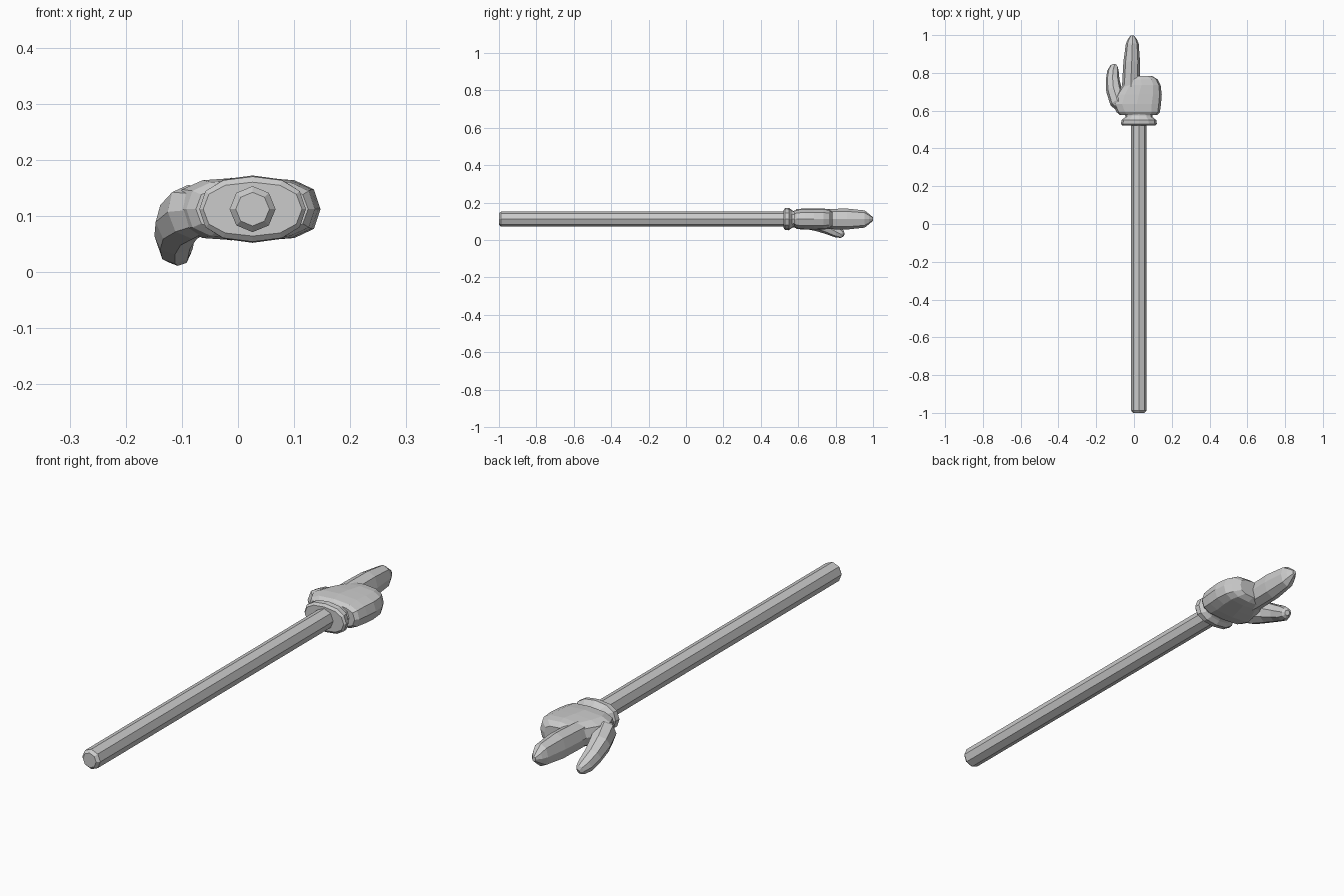
import bpy, bmesh, math
from mathutils import Vector


def loft(name, rings, sides=8, power=1.0, follow=False):
    """Skin rings (x, y, z, half_width, half_height) into one closed faceted solid."""
    bm = bmesh.new()
    pts = [Vector(r[:3]) for r in rings]
    loops = []
    for i, (x, y, z, w, h) in enumerate(rings):
        t = Vector((0, 1, 0))
        if follow:
            t = (pts[min(i + 1, len(pts) - 1)] - pts[max(i - 1, 0)]).normalized()
        side = t.cross(Vector((0, 0, 1))).normalized()
        up = side.cross(t)
        loop = []
        for k in range(sides):
            a = 2 * math.pi * k / sides
            c, s = math.cos(a), math.sin(a)
            c = math.copysign(abs(c) ** power, c) if abs(c) > 1e-6 else 0
            s = math.copysign(abs(s) ** power, s) if abs(s) > 1e-6 else 0
            loop.append(bm.verts.new(pts[i] + side * c * w + up * s * h))
        loops.append(loop)
    for a, b in zip(loops, loops[1:]):
        for k in range(sides):
            n = (k + 1) % sides
            bm.faces.new((a[k], a[n], b[n], b[k]))
    bm.faces.new(loops[0])
    bm.faces.new(loops[-1])
    bmesh.ops.recalc_face_normals(bm, faces=bm.faces)
    mesh = bpy.data.meshes.new(name)
    bm.to_mesh(mesh)
    bm.free()
    obj = bpy.data.objects.new(name, mesh)
    bpy.context.collection.objects.link(obj)
    return obj


CX, CZ = 0.026, 0.112

# Octagonal rod with a chamfered end
loft("rod", [(CX, -1.0, CZ, 0.030, 0.030), (CX, -0.988, CZ, 0.041, 0.041),
             (CX, 0.54, CZ, 0.041, 0.041)])

# Flared glove cuff and narrow wrist
loft("cuff", [(CX, y, CZ, w, h) for y, w, h in (
    (0.522, 0.088, 0.048), (0.530, 0.095, 0.058), (0.550, 0.092, 0.060),
    (0.566, 0.072, 0.048), (0.574, 0.072, 0.044), (0.600, 0.085, 0.046))],
    sides=12, power=0.85)

# Closed fist: left edge, right edge, y, half height
fist = [(-0.075, 0.125, 0.578, 0.042), (-0.092, 0.137, 0.592, 0.053),
        (-0.112, 0.143, 0.635, 0.057), (-0.095, 0.147, 0.685, 0.057),
        (-0.062, 0.141, 0.735, 0.056), (-0.052, 0.126, 0.765, 0.052),
        (-0.040, 0.095, 0.784, 0.036)]
loft("fist", [((l + r) / 2, y, CZ, (r - l) / 2, h) for l, r, y, h in fist],
     sides=12, power=0.7)

# Straight pointing finger
loft("pointing_finger", [(-0.018, 0.66, CZ, 0.046, 0.050), (-0.016, 0.76, CZ, 0.046, 0.054),
                         (-0.012, 0.86, CZ, 0.044, 0.056), (-0.009, 0.955, CZ, 0.034, 0.046),
                         (-0.009, 0.978, CZ, 0.024, 0.028), (-0.009, 0.999, CZ, 0.008, 0.010)],
     power=0.9)

# Thumb curving outward and down
loft("thumb", [(-0.050, 0.600, 0.112, 0.030, 0.036), (-0.085, 0.650, 0.107, 0.045, 0.049),
               (-0.106, 0.710, 0.089, 0.042, 0.044), (-0.113, 0.765, 0.064, 0.036, 0.036),
               (-0.111, 0.808, 0.043, 0.031, 0.031), (-0.105, 0.834, 0.031, 0.021, 0.022),
               (-0.102, 0.843, 0.027, 0.010, 0.011)], follow=True, power=0.9)
